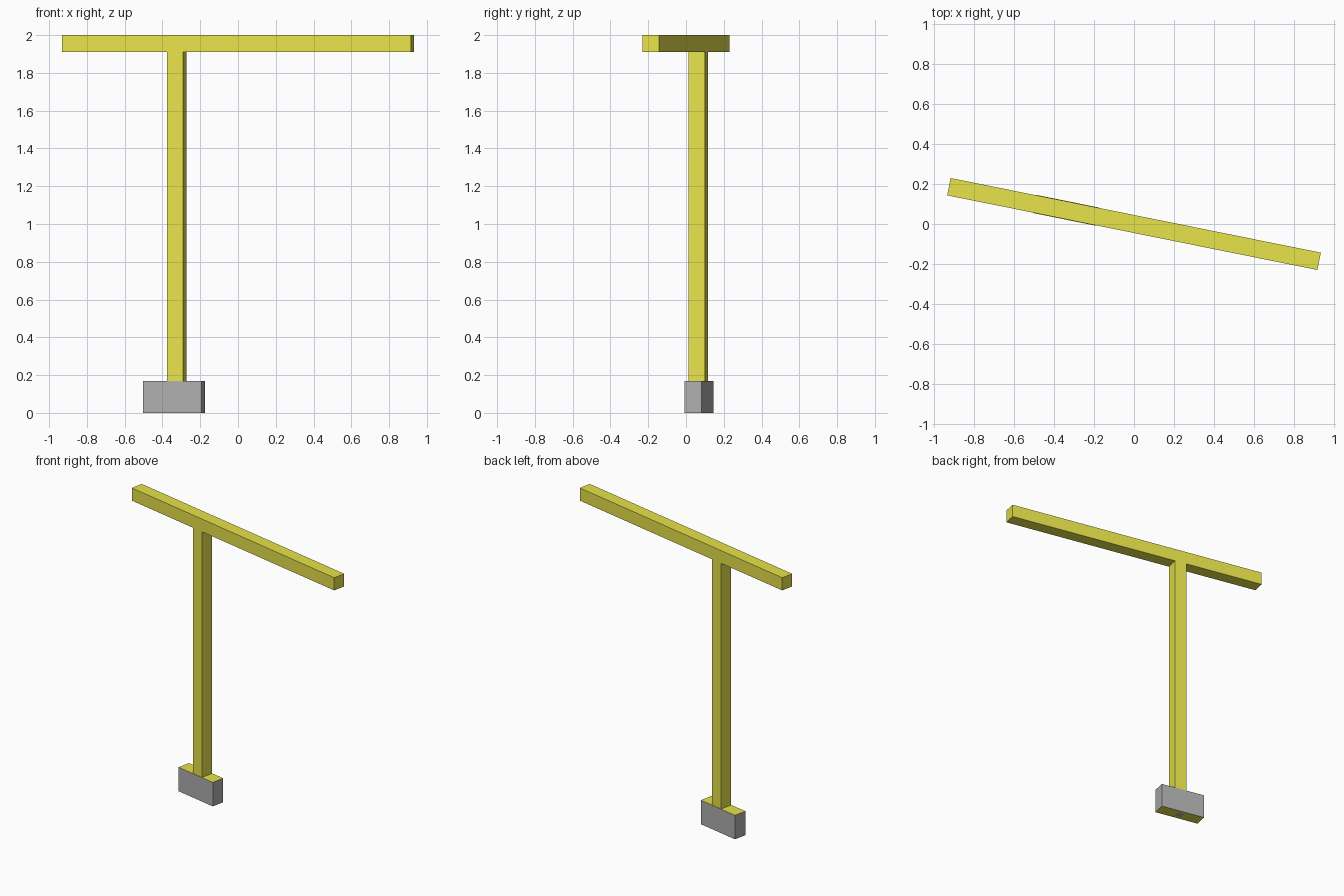
import bpy, bmesh
from math import radians
from mathutils import Matrix

if "Cube" in bpy.data.objects:
    bpy.data.objects.remove(bpy.data.objects["Cube"])

TURN = Matrix.Rotation(radians(-11.4), 4, 'Z')  # whole stand is turned about z


def material(name, color):
    mat = bpy.data.materials.new(name)
    mat.diffuse_color = (*color, 1.0)
    mat.use_nodes = True
    mat.node_tree.nodes["Principled BSDF"].inputs["Base Color"].default_value = mat.diffuse_color
    return mat


YELLOW = material("yellow_paint", (0.80, 0.77, 0.07))
GREY = material("dark_grey", (0.43, 0.43, 0.43))


def block(name, x, width, depth, z0, z1, finish=None):
    """Box along the turned local x axis, with an optional bmesh finishing step."""
    bm = bmesh.new()
    place = Matrix.Translation((x, 0, (z0 + z1) / 2)) @ Matrix.Diagonal((width, depth, z1 - z0, 1))
    bmesh.ops.create_cube(bm, size=1, matrix=place)
    bm.normal_update()
    if finish:
        finish(bm, x)
    mesh = bpy.data.meshes.new(name)
    bm.to_mesh(mesh)
    bm.free()
    mesh.materials.append(YELLOW)
    mesh.materials.append(GREY)
    obj = bpy.data.objects.new(name, mesh)
    obj.matrix_world = TURN
    bpy.context.collection.objects.link(obj)
    return obj


def finish_foot(bm, x):
    # grey sides, yellow top and underside
    for face in bm.faces:
        face.material_index = 0 if abs(face.normal.z) > 0.5 else 1
    # small grey patch in the middle of the underside
    under = min(bm.faces, key=lambda f: f.calc_center_median().z)
    bmesh.ops.inset_region(bm, faces=[under], thickness=0.033)
    for vert in under.verts:
        vert.co.x = x + (0.024 if vert.co.x > x else -0.024)
    under.material_index = 1


# Crossbar, upright and foot
block("crossbar", 0, 1.884, 0.088, 1.91, 2.0)
block("upright_post", -0.331, 0.086, 0.088, 0.15, 1.91)
block("foot", -0.3455, 0.318, 0.092, 0, 0.17, finish_foot)
